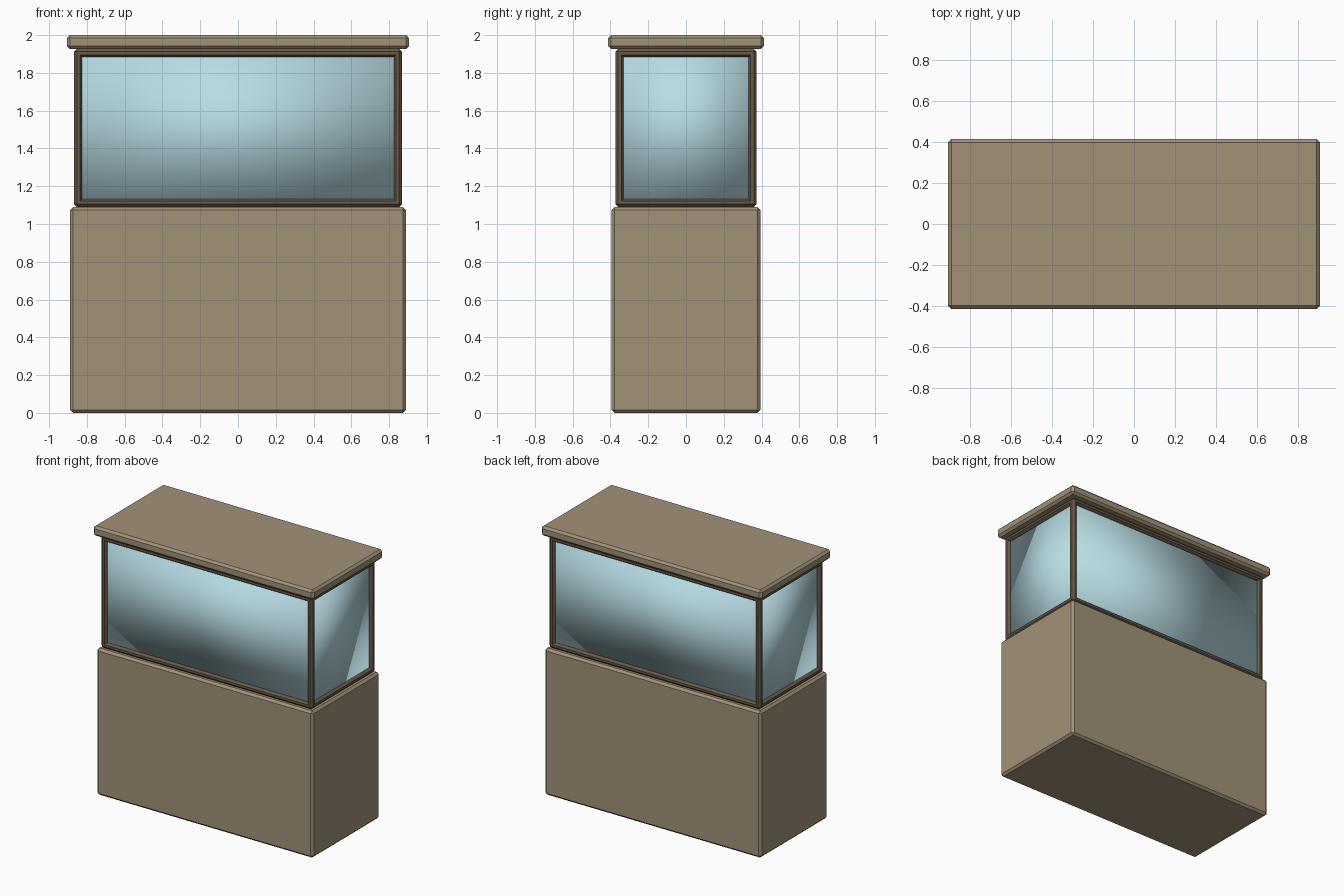
import bpy, bmesh
from mathutils import Matrix

if "Cube" in bpy.data.objects:
    bpy.data.objects.remove(bpy.data.objects["Cube"])


def material(name, rgb):
    m = bpy.data.materials.new(name)
    m.diffuse_color = (*rgb, 1)
    m.use_nodes = True
    m.node_tree.nodes["Principled BSDF"].inputs["Base Color"].default_value = m.diffuse_color
    return m


wood = material("light_wood", (0.36, 0.29, 0.19))
dark = material("dark_wood", (0.14, 0.10, 0.065))
blue = material("glass_blue", (0.48, 0.72, 0.78))


def box_mesh(hx, hy, z0, z1):
    bm = bmesh.new()
    bmesh.ops.create_cube(bm, size=1, matrix=Matrix.Translation((0, 0, (z0 + z1) / 2))
                          @ Matrix.Diagonal((2 * hx, 2 * hy, z1 - z0, 1)))
    return bm


def chamfer(bm, width):
    bmesh.ops.bevel(bm, geom=bm.edges[:], offset=width, segments=1,
                    affect='EDGES', profile=0.5)


def finish(bm, name, mat, smooth=False):
    me = bpy.data.meshes.new(name)
    for f in bm.faces:
        f.smooth = smooth
    bm.to_mesh(me)
    bm.free()
    me.materials.append(mat)
    ob = bpy.data.objects.new(name, me)
    bpy.context.collection.objects.link(ob)


# Cabinet base and overhanging lid
for name, hx, hy, z0, z1 in (("cabinet", 0.889, 0.394, 0, 1.09),
                             ("lid", 0.906, 0.413, 1.927, 2.0)):
    bm = box_mesh(hx, hy, z0, z1)
    chamfer(bm, 0.016)
    finish(bm, name, wood)

# Tank frame: chamfered box with an opening recessed into each side
bm = box_mesh(0.868, 0.374, 1.09, 1.927)
chamfer(bm, 0.015)
bm.normal_update()
panes = [f for f in bm.faces if f.calc_area() > 0.3 and abs(f.normal.z) < 0.1]
for thickness, depth in ((0.024, 0), (0.015, -0.015), (0.0005, -0.015)):
    bmesh.ops.inset_individual(bm, faces=panes, thickness=thickness, depth=depth)
bmesh.ops.delete(bm, geom=panes, context='FACES_ONLY')
finish(bm, "tank_frame", dark)

# Glass block, smooth shaded, set back behind the frame
finish(box_mesh(0.846, 0.352, 1.11, 1.907), "glass", blue, True)
